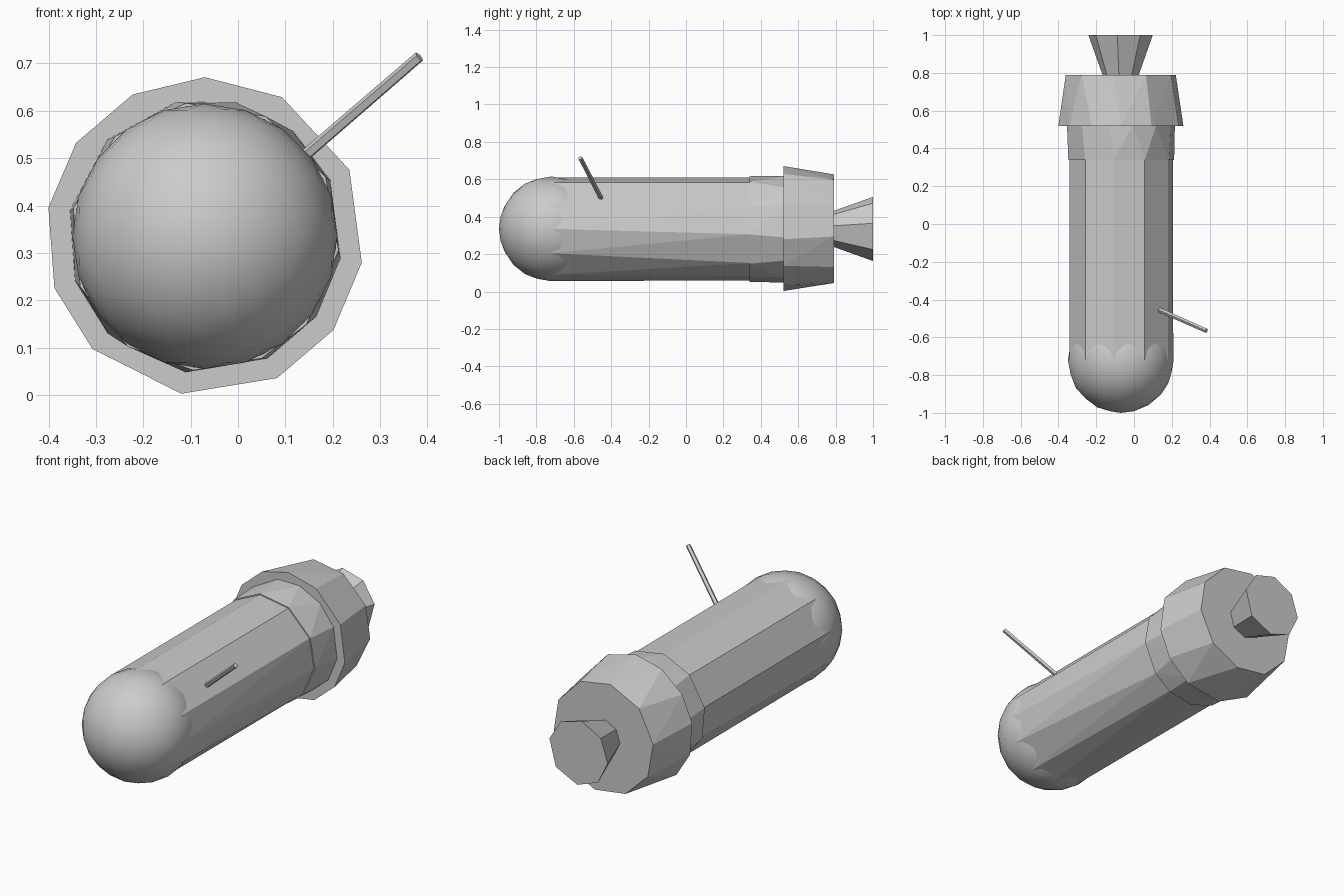
import bpy, bmesh
from math import cos, sin, radians
from mathutils import Vector

if "Cube" in bpy.data.objects:
    bpy.data.objects.remove(bpy.data.objects["Cube"])

CX, CZ = -0.07, 0.335  # long axis of the craft


def finish(name, bm):
    bmesh.ops.recalc_face_normals(bm, faces=bm.faces)
    me = bpy.data.meshes.new(name)
    bm.to_mesh(me)
    bm.free()
    ob = bpy.data.objects.new(name, me)
    bpy.context.collection.objects.link(ob)
    return ob


def hull_section(name, y0, r0, angles0, y1, r1, angles1):
    """Faceted section spanning two irregular rings around the long axis."""
    bm = bmesh.new()
    for y, r, angles in ((y0, r0, angles0), (y1, r1, angles1)):
        for a in angles:
            a = radians(a)
            bm.verts.new((CX + r * cos(a), y, CZ + r * sin(a)))
    bmesh.ops.convex_hull(bm, input=bm.verts[:])
    bmesh.ops.dissolve_limit(bm, angle_limit=radians(0.5),
                             verts=bm.verts[:], edges=bm.edges[:])
    return finish(name, bm)


# Irregular facet angles, measured from +x towards +z
body_front = [98, 63, 26, 0, -28, -62, -88, -122, -155, 168, 132]
body_rear = [98, 63, 26, -6, -41, -65, -95, -125, -158, 168, 132]
collar_rear = [102, 77, 50, 24, -9, -36, -63, -98, -135, -161, 169, 135]
rim_front = [90, 61, 24.7, -9.5, -36, -63, -98.5, -135, -161, 169.6, 144, 117]
rim_rear = [98, 63, 26, -8, -44, -80, -116, -152, 172, 135]
nozzle = [10, 53, 96, 140, 184, 228, 272, 320]

# Main tube, collar, flared rear housing and exhaust
hull_section("body_tube", -0.72, 0.278, body_front, 0.34, 0.278, body_rear)
hull_section("collar", 0.34, 0.284, body_rear, 0.52, 0.29, collar_rear)
hull_section("rear_housing", 0.52, 0.336, rim_front, 0.79, 0.294, rim_rear)
hull_section("exhaust_nozzle", 0.785, 0.095, nozzle, 1.0, 0.172, nozzle)

# Smooth rounded nose, cut off just inside the tube
bm = bmesh.new()
bmesh.ops.create_icosphere(bm, subdivisions=3, radius=0.28)
bmesh.ops.rotate(bm, verts=bm.verts, cent=(0, 0, 0),
                 matrix=Vector((0, 0, 1)).rotation_difference(Vector((0, -1, 0))).to_matrix())
bmesh.ops.translate(bm, verts=bm.verts, vec=(CX, -0.72, CZ))
bmesh.ops.bisect_plane(bm, geom=bm.verts[:] + bm.edges[:] + bm.faces[:],
                       plane_co=(0, -0.62, 0), plane_no=(0, 1, 0), clear_outer=True)
nose = finish("nose_dome", bm)
nose.data.polygons.foreach_set("use_smooth", [True] * len(nose.data.polygons))

# Thin antenna angled up and forward
a, b = Vector((0.135, -0.455, 0.5)), Vector((0.383, -0.565, 0.714))
bm = bmesh.new()
bmesh.ops.create_cone(bm, cap_ends=True, segments=5, radius1=0.013,
                      radius2=0.012, depth=(b - a).length)
rot = Vector((0, 0, 1)).rotation_difference(b - a).to_matrix()
bmesh.ops.rotate(bm, verts=bm.verts, cent=(0, 0, 0), matrix=rot)
bmesh.ops.translate(bm, verts=bm.verts, vec=(a + b) / 2)
finish("antenna", bm)
